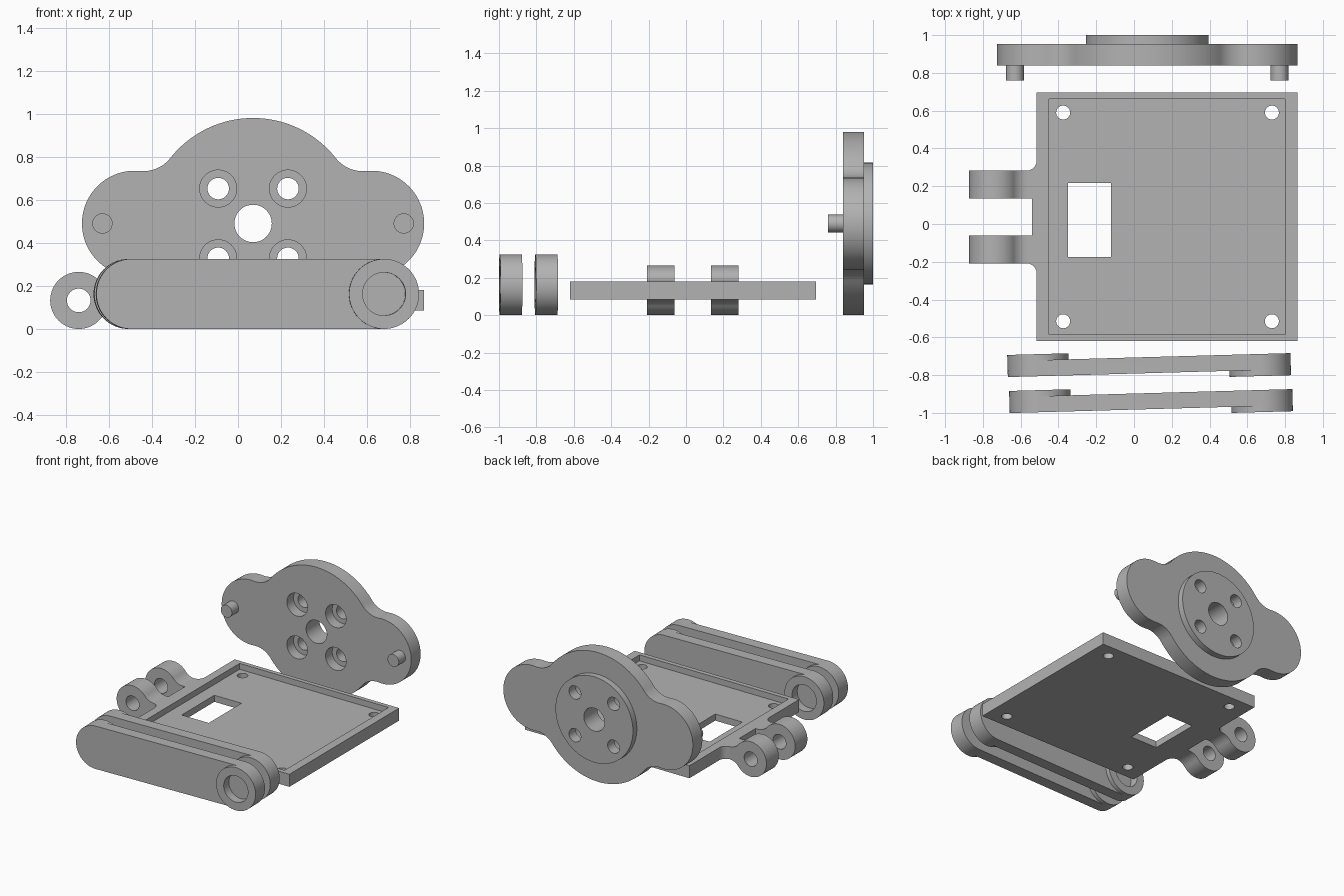
import bpy, bmesh, math

if "Cube" in bpy.data.objects:
    bpy.data.objects.remove(bpy.data.objects["Cube"])

grey = bpy.data.materials.new("plain grey")
grey.diffuse_color = (0.45, 0.45, 0.45, 1)
grey.use_nodes = True
grey.node_tree.nodes["Principled BSDF"].inputs["Base Color"].default_value = grey.diffuse_color


def prism(name, pts, lo, hi, axis):
    """Extrude a 2D outline along z (points x,y) or along y (points x,z)."""
    bm = bmesh.new()
    place = (lambda p, d: (p[0], p[1], d)) if axis == 'z' else (lambda p, d: (p[0], d, p[1]))
    a = [bm.verts.new(place(p, lo)) for p in pts]
    b = [bm.verts.new(place(p, hi)) for p in pts]
    bm.faces.new(a)
    bm.faces.new(b)
    for i in range(len(pts)):
        j = (i + 1) % len(pts)
        bm.faces.new((a[i], a[j], b[j], b[i]))
    bmesh.ops.recalc_face_normals(bm, faces=bm.faces)
    me = bpy.data.meshes.new(name)
    bm.to_mesh(me)
    bm.free()
    me.materials.append(grey)
    ob = bpy.data.objects.new(name, me)
    bpy.context.collection.objects.link(ob)
    return ob


def arc(cx, cy, r, a0, a1, n=24):
    return [(cx + r * math.cos(a0 + (a1 - a0) * i / n),
             cy + r * math.sin(a0 + (a1 - a0) * i / n)) for i in range(n + 1)]


def disc(cx, cy, r, lo, hi, axis, n=48):
    return prism("disc", arc(cx, cy, r, 0, math.tau, n)[:-1], lo, hi, axis)


def box(x0, x1, y0, y1, z0, z1):
    return prism("box", [(x0, y0), (x1, y0), (x1, y1), (x0, y1)], z0, z1, 'z')


def combine(ob, tools, op):
    """Apply a boolean with each tool, then remove the tool."""
    for t in tools:
        m = ob.modifiers.new("bool", 'BOOLEAN')
        m.operation, m.solver, m.object = op, 'EXACT', t
        bpy.context.view_layer.update()
        me = bpy.data.meshes.new_from_object(ob.evaluated_get(bpy.context.evaluated_depsgraph_get()))
        ob.modifiers.clear()
        ob.data = me
        bpy.data.objects.remove(t)


def smooth(ob):
    bpy.ops.object.select_all(action='DESELECT')
    ob.select_set(True)
    bpy.context.view_layer.objects.active = ob
    bpy.ops.object.shade_smooth_by_angle(angle=math.radians(30))


PI = math.pi

# Lobed plate: main disc, two side lobes, tangent concave fillets
CX, CZ, R, D, RL, RF = 0.07, 0.49, 0.49, 0.55, 0.245, 0.16
fx = ((R + RF) ** 2 - (RL + RF) ** 2 + D * D) / (2 * D)
fz = math.sqrt((R + RF) ** 2 - fx * fx)
t_lobe = math.atan2(fz, fx - D)
t_main = math.atan2(fz, fx)
quarter = (arc(D, 0, RL, 0, t_lobe)
           + arc(fx, fz, RF, t_lobe - PI, t_main - PI, 16)[1:]
           + arc(0, 0, R, t_main, PI / 2)[1:])
half = quarter + [(-x, z) for x, z in quarter[-2::-1]]
outline = half + [(x, -z) for x, z in half[-2:0:-1]]
plate = prism("lobed_plate", [(CX + x, CZ + z) for x, z in outline], 0.84, 0.953, 'y')
combine(plate, [disc(CX, CZ, 0.325, 0.91, 1.0, 'y', 72)]
        + [disc(CX + s * 0.7, CZ, 0.047, 0.76, 0.88, 'y', 32) for s in (-1, 1)], 'UNION')
# Centre bore and counterbored screw holes
holes = [disc(CX, CZ, 0.087, 0.7, 1.1, 'y')]
for sx in (-1, 1):
    for sz in (-1, 1):
        x, z = CX + sx * 0.162, CZ + sz * 0.162
        holes += [disc(x, z, 0.086, 0.7, 0.92, 'y'), disc(x, z, 0.05, 0.7, 1.1, 'y', 32)]
combine(plate, holes, 'DIFFERENCE')
smooth(plate)

# Base tray with hinge lugs
Z0, Z1 = 0.085, 0.18
base = box(-0.515, 0.865, -0.62, 0.695, Z0, Z1)
base.name = "base_tray"
# Hinge lug profile: eye blended into the tray thickness
LX, LZ, LR, F = -0.74, 0.1325, 0.1325, 0.1
dz = Z1 - LZ + F
dx = math.sqrt((LR + F) ** 2 - dz * dz)
ang = math.atan2(dz, dx)
top = arc(dx, dz, F, -PI / 2, ang - PI, 12) + arc(0, 0, LR, ang, PI, 32)[1:]
top = [(0.245, Z1 - LZ)] + top
profile = top + [(x, -z) for x, z in top[-2::-1]]
lugs = [prism("lug", [(LX + x, LZ + z) for x, z in profile], y0, y1, 'y')
        for y0, y1 in ((0.135, 0.282), (-0.208, -0.062))]
# Root web with rounded outer corners, joining the lugs to the tray
r = 0.055
root = ([(-0.5, 0.282 + r)] + arc(-0.515 - r, 0.282 + r, r, 0, -PI / 2, 10)
        + [(-0.57, 0.15), (-0.54, 0.135), (-0.54, -0.062), (-0.57, -0.08)]
        + arc(-0.515 - r, -0.208 - r, r, PI / 2, 0, 10) + [(-0.5, -0.208 - r)])
root[12] = (-0.57, 0.135)
root[15] = (-0.57, -0.062)
combine(base, [prism("root", root, Z0, Z1, 'z')] + lugs, 'UNION')
# Recess, window, screw holes, hinge pin hole
cuts = [box(-0.45, 0.80, -0.585, 0.662, 0.135, 0.4),
        box(-0.35, -0.123, -0.175, 0.217, 0, 0.4),
        disc(LX, LZ, 0.055, -0.4, 0.4, 'y', 32)]
cuts += [disc(x, y, 0.037, 0, 0.4, 'z', 32) for x in (-0.375, 0.73) for y in (-0.515, 0.59)]
combine(base, cuts, 'DIFFERENCE')
smooth(base)

# Two offset links: capsule web, opposite raised bosses with blind sockets
H, LKR, W, B = 0.587, 0.1625, 0.0425, 0.0745
for name, x, y in (("front_link", 0.09, -0.9375), ("rear_link", 0.08, -0.747)):
    capsule = arc(H, 0, LKR, -PI / 2, PI / 2, 32) + arc(-H, 0, LKR, PI / 2, 1.5 * PI, 32)
    link = prism(name, capsule, -W, W, 'y')
    # each boss reuses the angular steps of the capsule ends
    combine(link, [disc(-H, 0, LKR, 0, B, 'y', 64), disc(H, 0, LKR, -B, 0, 'y', 64)], 'UNION')
    combine(link, [disc(-H, 0, 0.1, B - 0.065, 0.2, 'y'),
                   disc(H, 0, 0.1, -0.2, 0.065 - B, 'y')], 'DIFFERENCE')
    link.location = (x, y, LKR)
    link.rotation_euler.z = math.radians(1.6)
    smooth(link)
